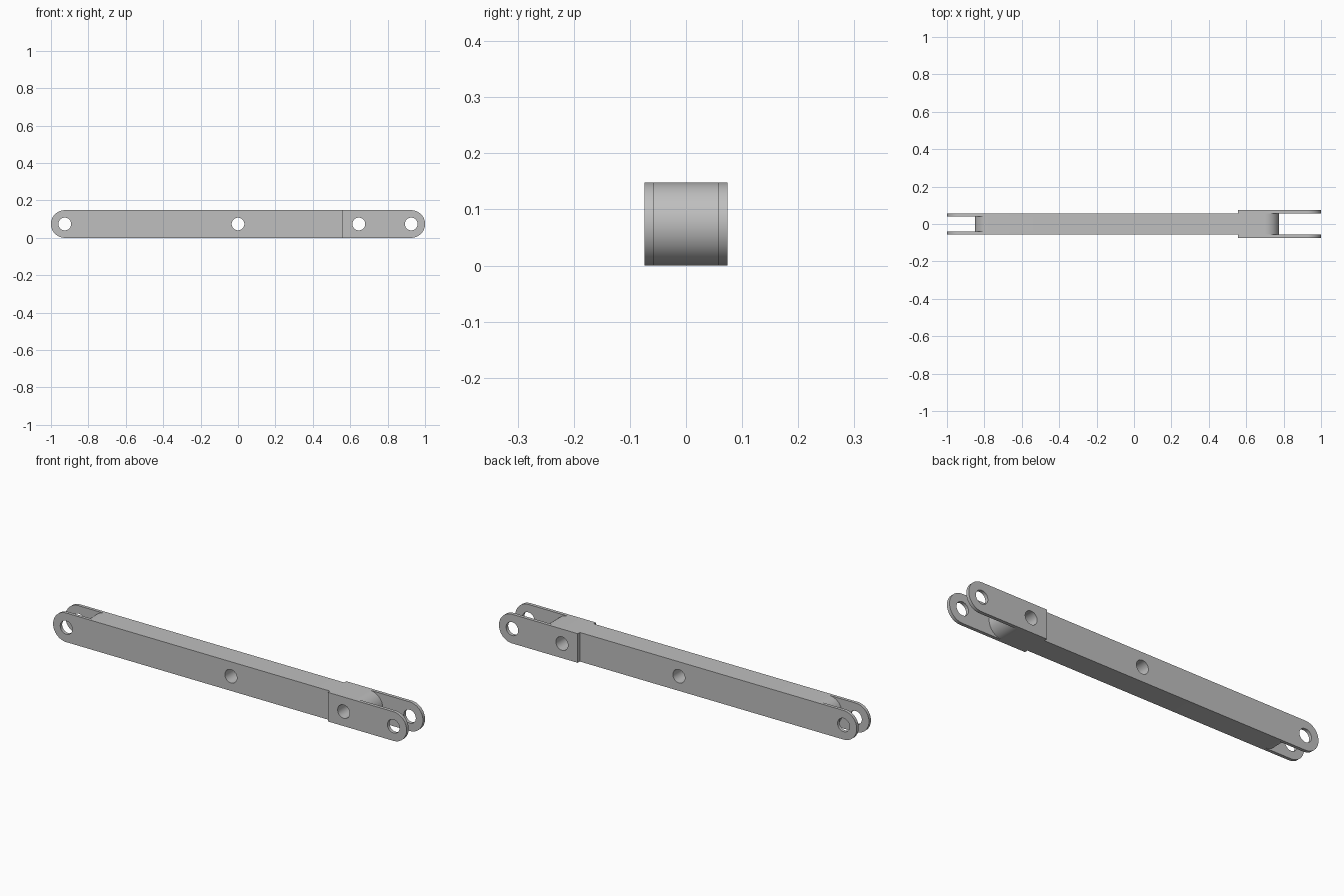
import bpy, bmesh, math

if "Cube" in bpy.data.objects:
    bpy.data.objects.remove(bpy.data.objects["Cube"])

R = 0.074            # half height, also the radius of rounded ends
HOLE_R = 0.034
SEGS = 32            # segments per half circle
HOLES = (-0.926, 0.0, 0.646, 0.926)

steel = bpy.data.materials.new("plain grey")
steel.use_nodes = True
grey = (0.52, 0.52, 0.52, 1)
steel.diffuse_color = grey
steel.node_tree.nodes["Principled BSDF"].inputs["Base Color"].default_value = grey


def half_circle(cx, start):
    return [(cx + R * math.cos(start + math.pi * i / SEGS),
             R + R * math.sin(start + math.pi * i / SEGS)) for i in range(SEGS + 1)]


def prism(name, outline, y0, y1):
    """Extrude an x-z outline along y."""
    bm = bmesh.new()
    face = bm.faces.new([bm.verts.new((x, y0, z)) for x, z in outline])
    ext = bmesh.ops.extrude_face_region(bm, geom=[face])
    moved = [v for v in ext["geom"] if isinstance(v, bmesh.types.BMVert)]
    bmesh.ops.translate(bm, verts=moved, vec=(0, y1 - y0, 0))
    bmesh.ops.recalc_face_normals(bm, faces=bm.faces)
    mesh = bpy.data.meshes.new(name)
    bm.to_mesh(mesh)
    bm.free()
    ob = bpy.data.objects.new(name, mesh)
    bpy.context.collection.objects.link(ob)
    mesh.materials.append(steel)
    return ob


def link_plate(name, x0, x1, y0, y1, square_start=False):
    """Bar layer with rounded ends and the pin holes drilled through it."""
    right = half_circle(x1 - R, -math.pi / 2)
    left = [(x0, 2 * R), (x0, 0)] if square_start else half_circle(x0 + R, math.pi / 2)
    ob = prism(name, right + left, y0, y1)
    bpy.ops.object.select_all(action='DESELECT')
    bpy.context.view_layer.objects.active = ob
    ob.select_set(True)
    for hx in HOLES:
        if not x0 < hx < x1:
            continue
        ring = [(hx + HOLE_R * math.cos(math.pi * i / SEGS),
                 R + HOLE_R * math.sin(math.pi * i / SEGS)) for i in range(2 * SEGS)]
        drill = prism("drill", ring, y0 - 0.05, y1 + 0.05)
        drill.hide_render = True
        mod = ob.modifiers.new("hole", 'BOOLEAN')
        mod.operation = 'DIFFERENCE'
        mod.solver = 'EXACT'
        mod.object = drill
        bpy.ops.object.modifier_apply(modifier=mod.name)
        bpy.data.objects.remove(drill)
    bpy.ops.object.shade_smooth_by_angle(angle=math.radians(30))
    return ob


# Central bar, rounded at both ends inside the forks
link_plate("bar_core", -0.85, 0.775, -0.041, 0.041)

# Side layers: narrow fork on the right end, wide fork on the left end
for side, s in (("front", -1), ("back", 1)):
    inner = sorted((s * 0.041, s * 0.057))
    outer = sorted((s * 0.057, s * R))
    link_plate(side + "_bar_side", -1.0, 0.775, *inner)
    link_plate(side + "_fork_cheek", 0.557, 1.0, *outer, square_start=True)
